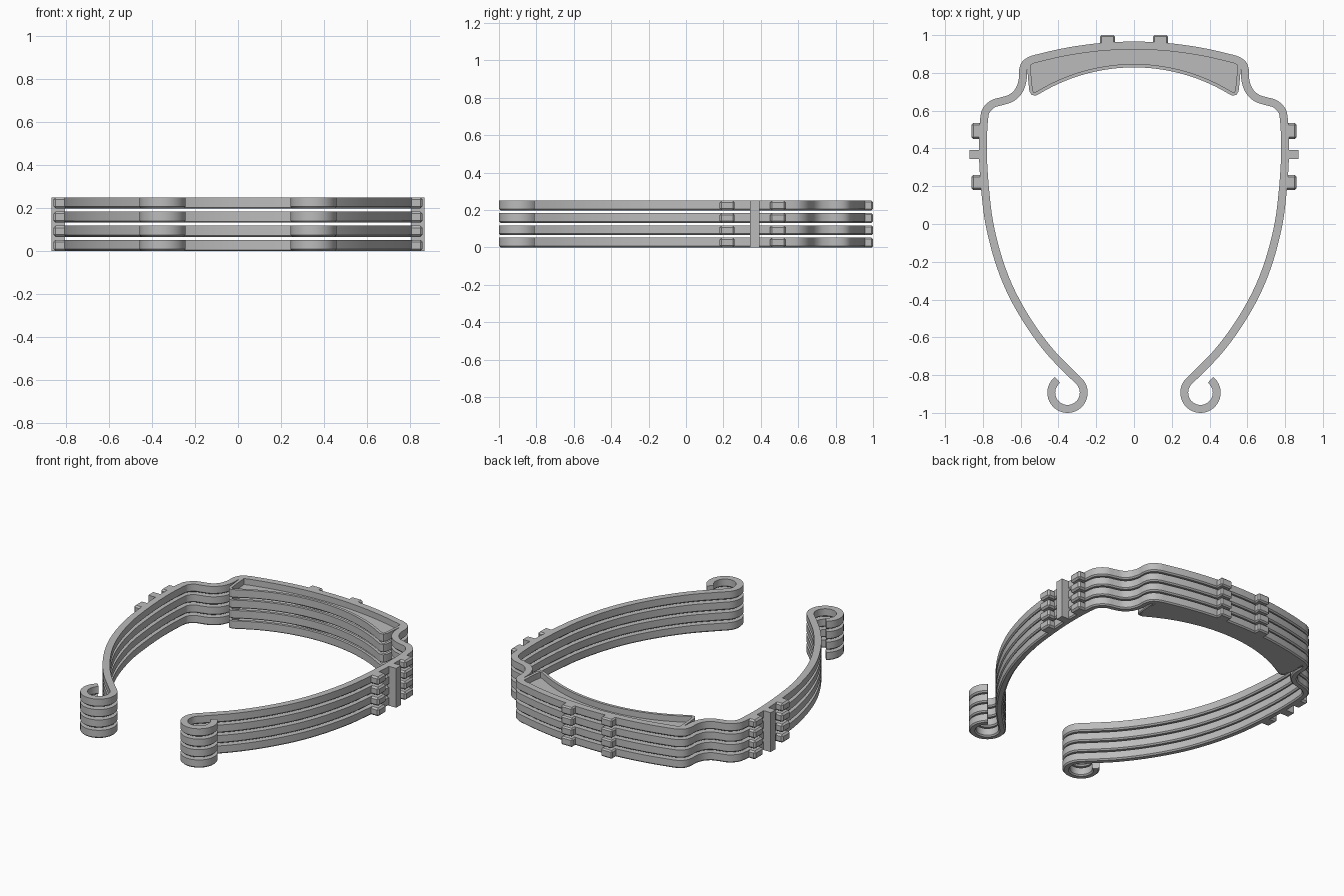
import bpy, bmesh, math
from mathutils import Vector

if "Cube" in bpy.data.objects:
    bpy.data.objects.remove(bpy.data.objects["Cube"])

LEVELS, PITCH, HEIGHT = 4, 0.066, 0.052
HALF, CHAMFER = 0.021, 0.008

grey = bpy.data.materials.new("plain grey")
grey.use_nodes = True
grey.diffuse_color = (0.5, 0.5, 0.5, 1)
grey.node_tree.nodes["Principled BSDF"].inputs["Base Color"].default_value = (0.5, 0.5, 0.5, 1)


def finish(bm, name, smooth=True):
    bmesh.ops.recalc_face_normals(bm, faces=bm.faces)
    mesh = bpy.data.meshes.new(name)
    bm.to_mesh(mesh)
    bm.free()
    mesh.materials.append(grey)
    obj = bpy.data.objects.new(name, mesh)
    bpy.context.collection.objects.link(obj)
    if smooth:
        bpy.ops.object.select_all(action='DESELECT')
        obj.select_set(True)
        bpy.context.view_layer.objects.active = obj
        bpy.ops.object.shade_smooth_by_angle(angle=math.radians(30))
    return obj


def spline(points, steps=6):
    """Smooth curve through the points."""
    pts = [Vector(p) for p in points]
    pts = [2 * pts[0] - pts[1]] + pts + [2 * pts[-1] - pts[-2]]
    out = []
    for a, b, c, d in zip(pts, pts[1:], pts[2:], pts[3:]):
        for i in range(steps):
            t = i / steps
            out.append(0.5 * (2 * b + (c - a) * t + (2 * a - 5 * b + 4 * c - d) * t * t
                              + (3 * b - a - 3 * c + d) * t ** 3))
    return out + [pts[-2]]


def mirrored(half):
    """Full path from a half path that starts on the centre line."""
    return [Vector((-p.x, p.y)) for p in reversed(half[1:])] + half


def sweep(path, section, name):
    """Sweep an (offset, z) section along a flat path and cap the ends."""
    bm = bmesh.new()
    rings = []
    for i, p in enumerate(path):
        t = (path[min(i + 1, len(path) - 1)] - path[max(i - 1, 0)]).normalized()
        n = Vector((-t.y, t.x))
        rings.append([bm.verts.new((p.x + n.x * o, p.y + n.y * o, z)) for o, z in section])
    k = len(section)
    for r, s in zip(rings, rings[1:]):
        for j in range(k):
            bm.faces.new((r[j], r[(j + 1) % k], s[(j + 1) % k], s[j]))
    bm.faces.new(rings[0])
    bm.faces.new(rings[-1])
    return finish(bm, name)


def box(lo, hi, name, bevel=0.0):
    bm = bmesh.new()
    bmesh.ops.create_cube(bm, size=1)
    for v in bm.verts:
        v.co = [lo[i] if v.co[i] < 0 else hi[i] for i in range(3)]
    if bevel:
        bmesh.ops.bevel(bm, geom=bm.edges[:], offset=bevel, segments=1, affect='EDGES')
    return finish(bm, name, False)


def brow(x):
    return 0.945 - 0.26 * x * x


def pad(x):
    return 0.838 - (0.976 - math.sqrt(0.976 ** 2 - x * x))


# Headband path: brow arc, shoulder bend, long side, curled hook
front = [(x / 10, brow(x / 10)) for x in range(6)]
side = [(0.545, 0.867), (0.576, 0.845), (0.588, 0.81), (0.59, 0.76), (0.61, 0.705),
        (0.65, 0.667), (0.7, 0.65), (0.745, 0.637), (0.78, 0.605), (0.793, 0.56),
        (0.8, 0.43), (0.797, 0.3), (0.785, 0.15), (0.765, 0), (0.72, -0.18),
        (0.655, -0.35), (0.56, -0.52), (0.45, -0.67), (0.335, -0.79)]
hook = [Vector((0.352 + 0.086 * math.cos(a), -0.893 + 0.086 * math.sin(a)))
        for a in (math.radians(135 + 277 * i / 32) for i in range(33))]
band_path = mirrored(spline(front + side) + hook)

# Forehead tray wall path: concave pad, rounded corner, end wall
pad_xs = [0.5 * i / 16 for i in range(17)]
wall_path = mirrored([Vector((x, pad(x))) for x in pad_xs]
                     + [Vector(p) for p in ((0.522, 0.689), (0.537, 0.69), (0.545, 0.705),
                                            (0.552, 0.77), (0.558, 0.855))])


def section(half, z):
    """Upright strip with chamfered lower edges."""
    c = min(CHAMFER, half * 0.6)
    return [(-half, z + c), (-half + c, z), (half - c, z), (half, z + c),
            (half, z + HEIGHT), (-half, z + HEIGHT)]


def tray_floor(z, name):
    bm = bmesh.new()
    rows = []
    xs = [x for x in pad_xs] + [0.535, 0.55]
    for x in [-x for x in reversed(xs[1:])] + xs:
        low = pad(x) if abs(x) < 0.51 else (0.695 if abs(x) < 0.54 else 0.76)
        rows.append([bm.verts.new((x, y, h)) for y, h in
                     ((low, z), (brow(x), z), (brow(x), z + 0.014), (low, z + 0.014))])
    for r, s in zip(rows, rows[1:]):
        for j in range(4):
            bm.faces.new((r[j], r[(j + 1) % 4], s[(j + 1) % 4], s[j]))
    bm.faces.new(rows[0])
    bm.faces.new(rows[-1])
    return finish(bm, name)


# Stack of identical headbands
for level in range(LEVELS):
    z, tag = level * PITCH, f"_{level + 1}"
    top = z + HEIGHT
    sweep(band_path, section(HALF, z), "headband" + tag)
    sweep(wall_path, section(0.009, z), "forehead_wall" + tag)
    tray_floor(z, "forehead_floor" + tag)
    for s, word in ((1, "left"), (-1, "right")):
        # Pegs that hold the visor
        box((min(s * 0.1, s * 0.18), 0.935, z), (max(s * 0.1, s * 0.18), 1.0, top),
            f"back_peg_{word}{tag}", 0.008)
        for y0, y1, place in ((0.45, 0.535, "rear"), (0.18, 0.26, "front")):
            box((min(s * 0.785, s * 0.86), y0, z), (max(s * 0.785, s * 0.86), y1, top),
                f"{place}_side_peg_{word}{tag}", 0.01)

# Upright posts that join the stack
for s, word in ((1, "left"), (-1, "right")):
    box((min(s * 0.805, s * 0.87), 0.343, 0), (max(s * 0.805, s * 0.87), 0.393, 0.25),
        f"joining_post_{word}")
